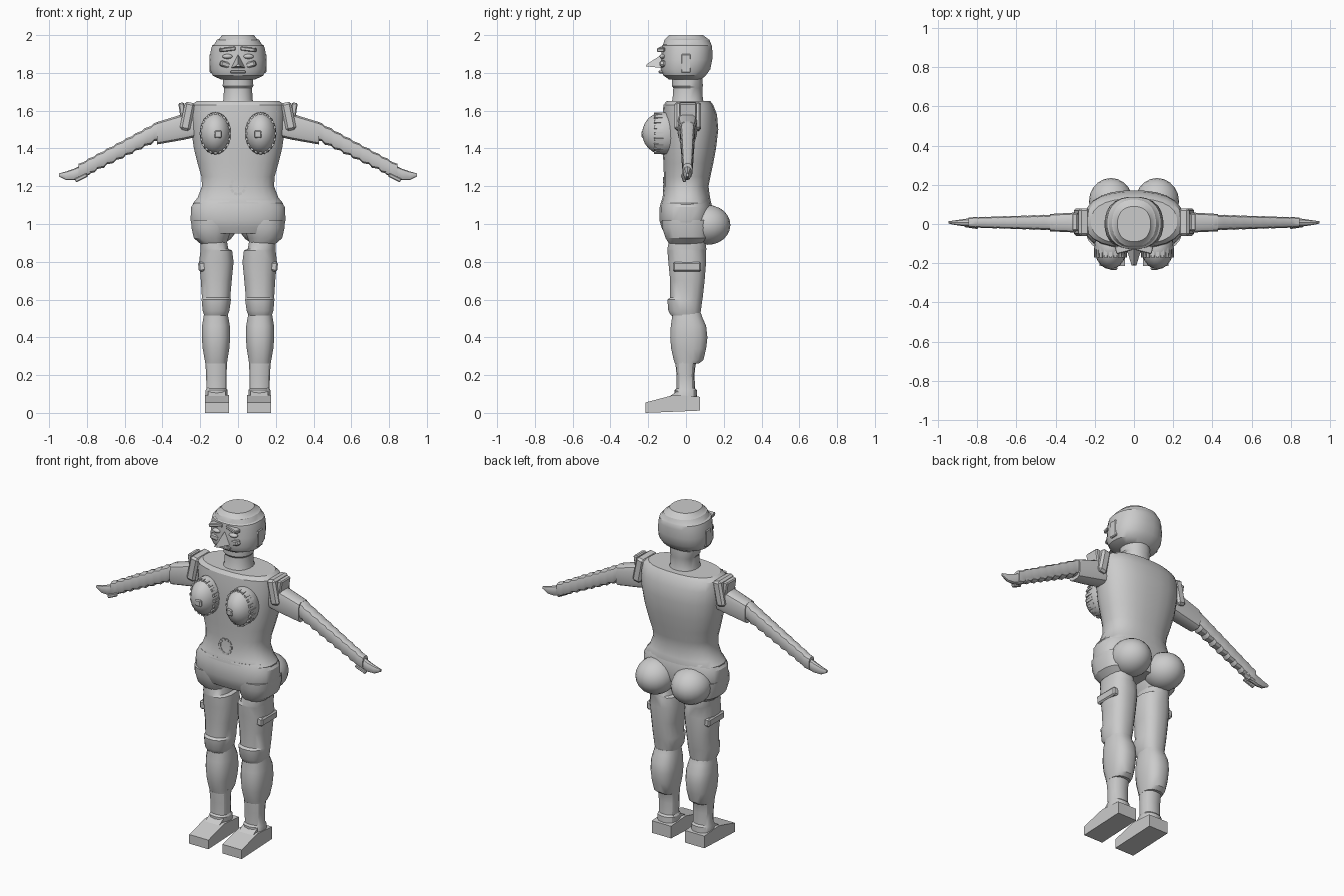
import bpy, bmesh, math
from mathutils import Matrix, Vector


def finish(name, bm, mirror=False, angle=30):
    bmesh.ops.recalc_face_normals(bm, faces=bm.faces[:])
    me = bpy.data.meshes.new(name)
    bm.to_mesh(me)
    bm.free()
    ob = bpy.data.objects.new(name, me)
    bpy.context.collection.objects.link(ob)
    if mirror:
        ob.modifiers.new("mirror", 'MIRROR')
    if angle:
        bpy.ops.object.select_all(action='DESELECT')
        ob.select_set(True)
        bpy.context.view_layer.objects.active = ob
        bpy.ops.object.shade_smooth_by_angle(angle=math.radians(angle))
    return ob


def loft(name, sections, n=16, power=2.5, along_x=False, mirror=False, angle=30):
    # each section: position on axis, then low/high of the two cross directions
    bm = bmesh.new()
    rings = []
    for t, a0, a1, b0, b1 in sections:
        ring = []
        for i in range(n):
            w = 2 * math.pi * (i + .5) / n
            c, s = math.cos(w), math.sin(w)
            u = math.copysign(abs(c) ** (2 / power), c)
            v = math.copysign(abs(s) ** (2 / power), s)
            a = (a0 + a1) / 2 + u * (a1 - a0) / 2
            b = (b0 + b1) / 2 + v * (b1 - b0) / 2
            ring.append(bm.verts.new((t, a, b) if along_x else (a, b, t)))
        rings.append(ring)
    for r, q in zip(rings, rings[1:]):
        for i in range(n):
            j = (i + 1) % n
            bm.faces.new((r[i], r[j], q[j], q[i]))
    bm.faces.new(rings[0])
    bm.faces.new(rings[-1])
    return finish(name, bm, mirror, angle)


def ball(name, loc, size, seg=20, mirror=True):
    bm = bmesh.new()
    bmesh.ops.create_uvsphere(bm, u_segments=seg, v_segments=12, radius=1,
        matrix=Matrix.Translation(loc) @ Matrix.Diagonal((*size, 1)))
    return finish(name, bm, mirror)


def box(name, loc, size, rot=(0, 0, 0), mirror=False, bevel=0):
    bm = bmesh.new()
    from mathutils import Euler
    bmesh.ops.create_cube(bm, size=1, matrix=Matrix.Translation(loc)
        @ Euler(rot).to_matrix().to_4x4() @ Matrix.Diagonal((*size, 1)))
    if bevel:
        bmesh.ops.bevel(bm, geom=bm.edges[:], offset=bevel, segments=1, affect='EDGES')
    return finish(name, bm, mirror, 0)


def extrude_x(name, profile, x0, x1, mirror=False):
    bm = bmesh.new()
    f = bm.faces.new([bm.verts.new((x0, y, z)) for y, z in profile])
    r = bmesh.ops.extrude_face_region(bm, geom=[f])
    bmesh.ops.translate(bm, vec=(x1 - x0, 0, 0),
        verts=[v for v in r['geom'] if isinstance(v, bmesh.types.BMVert)])
    return finish(name, bm, mirror, 0)


# head: flat-topped, stepped crown
loft("head", [(1.765, -.09, .09, -.09, .08), (1.785, -.135, .135, -.12, .105),
              (1.82, -.15, .15, -.135, .13), (1.87, -.15, .15, -.13, .14),
              (1.92, -.145, .145, -.13, .14), (1.945, -.138, .138, -.128, .138),
              (1.95, -.128, .128, -.122, .135), (1.975, -.112, .112, -.115, .125),
              (1.98, -.1, .1, -.11, .118), (2.0, -.085, .085, -.09, .09)], n=24, power=2.3)
# face
box("brow", (.055, -.125, 1.925), (.08, .04, .02), (0, .12, -.25), True, .004)
ball("eye", (.055, -.122, 1.887), (.028, .018, .013), 12)
box("cheek", (.07, -.12, 1.845), (.05, .03, .03), (0, -.3, -.3), True, .006)
bm = bmesh.new()
tip = [bm.verts.new(p) for p in ((-.012, -.213, 1.835), (.012, -.213, 1.835), (0, -.205, 1.848))]
base = [bm.verts.new(p) for p in ((-.04, -.12, 1.825), (.04, -.12, 1.825), (0, -.115, 1.905))]
bm.faces.new(tip)
bm.faces.new(base)
for i in range(3):
    j = (i + 1) % 3
    bm.faces.new((tip[i], tip[j], base[j], base[i]))
finish("nose", bm, angle=0)
box("lips", (0, -.132, 1.805), (.08, .025, .016), bevel=.004)
box("ear", (.143, 0, 1.85), (.016, .05, .1), mirror=True, bevel=.005)

# neck, with a step below the jaw and a flare at the base
loft("neck", [(1.63, -.09, .09, -.085, .1), (1.66, -.078, .078, -.072, .09),
              (1.72, -.075, .075, -.068, .088), (1.73, -.082, .082, -.075, .09),
              (1.78, -.08, .08, -.075, .088)], n=20, power=2.2)

# torso and pelvis
loft("torso", [(1.05, -.24, .24, -.13, .13), (1.11, -.24, .24, -.135, .135),
               (1.14, -.215, .215, -.125, .128), (1.2, -.192, .192, -.118, .12),
               (1.25, -.195, .195, -.118, .13), (1.32, -.215, .215, -.12, .145),
               (1.4, -.235, .235, -.125, .16), (1.5, -.25, .25, -.128, .172),
               (1.58, -.255, .255, -.125, .165), (1.63, -.25, .25, -.12, .145),
               (1.65, -.22, .22, -.105, .13)], n=24, power=2.4)
loft("pelvis", [(.95, -.22, .22, -.115, .12), (.98, -.24, .24, -.13, .13),
                (1.02, -.253, .253, -.142, .14), (1.09, -.25, .25, -.14, .14),
                (1.125, -.225, .225, -.13, .13)], n=24, power=2.5)
loft("hip", [(.895, .06, .2, -.09, .09), (.925, .05, .235, -.11, .12),
             (.98, .03, .248, -.128, .13), (1.02, .03, .25, -.13, .13)], mirror=True)
ball("buttock", (.118, .115, .995), (.112, .12, .105))

# breasts with a scalloped rim, nipples and navel
ball("breast", (.12, -.12, 1.48), (.083, .112, .112))
bm = bmesh.new()
for k in range(20):
    w = 2 * math.pi * k / 20
    bmesh.ops.create_cube(bm, size=1, matrix=Matrix.Translation(
        (.12 + .075 * math.cos(w), -.145, 1.48 + .1 * math.sin(w)))
        @ Matrix.Rotation(-w, 4, 'Y') @ Matrix.Diagonal((.018, .05, .016, 1)))
finish("breast_rim", bm, True, 0)
box("nipple", (.105, -.226, 1.475), (.04, .018, .04), mirror=True, bevel=.006)
bm = bmesh.new()
for k in range(10):
    w = 2 * math.pi * k / 10
    bmesh.ops.create_cube(bm, size=1, matrix=Matrix.Translation(
        (.037 * math.cos(w), -.116, 1.2 + .042 * math.sin(w)))
        @ Matrix.Rotation(-w, 4, 'Y') @ Matrix.Diagonal((.014, .014, .018, 1)))
finish("navel_rim", bm, angle=0)

# shoulders and arms
box("shoulder", (.268, .01, 1.57), (.055, .14, .15), (0, -.2, 0), True, .012)
box("shoulder_cap", (.295, .01, 1.6), (.03, .09, .085), (0, .15, 0), True, .006)
loft("upper_arm", [(.22, -.045, .06, 1.46, 1.6), (.285, -.045, .06, 1.445, 1.585),
                   (.43, -.038, .052, 1.42, 1.54)], n=12, power=4, along_x=True, mirror=True)
# stepped forearm narrowing outward: a ridged sleeve of short rings
steps = []
for k in range(9):
    t = k / 8
    x = .41 + .4 * t
    zc = 1.495 - .205 * t
    h = .052 - .01 * t
    d = .042 - .014 * t
    steps.append((x, .008 - d, .008 + d, zc - h, zc + h))
    steps.append((x + .034, .008 - d * .9, .008 + d * .9, zc - h - .006, zc + h - .012))
loft("forearm", steps, n=12, power=3, along_x=True, mirror=True)
loft("hand", [(.78, -.018, .034, 1.265, 1.335), (.82, -.016, .032, 1.245, 1.315),
              (.87, -.012, .026, 1.232, 1.292), (.91, -.006, .02, 1.232, 1.278),
              (.948, .002, .014, 1.252, 1.268)], n=10, along_x=True, mirror=True)
box("thumb", (.83, -.012, 1.245), (.07, .018, .02), (0, .45, .15), True, .004)

# legs: thigh, calf and ankle with stepped bands
loft("thigh", [(.92, .06, .2, -.09, .1), (.868, .05, .2, -.1, .11),
               (.86, .03, .2, -.1, .108), (.8, .022, .207, -.095, .108),
               (.7, .032, .198, -.085, .1), (.61, .04, .192, -.085, .09),
               (.6, .036, .194, -.1, .088), (.54, .045, .188, -.095, .08),
               (.515, .055, .18, -.08, .076)], n=16, mirror=True)
box("thigh_strap", (.185, .005, .775), (.05, .15, .05), (0, .08, 0), True, .008)
loft("calf", [(.53, .055, .18, -.075, .08), (.505, .05, .184, -.075, .088),
              (.46, .042, .192, -.082, .108), (.4, .04, .193, -.085, .115),
              (.34, .045, .188, -.08, .108), (.28, .055, .177, -.066, .093),
              (.262, .057, .174, -.06, .07)], n=16, mirror=True)
loft("ankle", [(.28, .056, .175, -.055, .06), (.25, .058, .173, -.055, .05),
               (.2, .059, .17, -.05, .045), (.13, .06, .168, -.05, .048),
               (.12, .054, .172, -.06, .058), (.07, .054, .172, -.06, .06)], n=14, mirror=True)
extrude_x("foot", [(-.215, 0), (.075, .012), (.075, .085), (-.06, .095), (-.09, .088),
                   (-.215, .055)], .047, .175, True)
extrude_x("instep", [(-.1, .08), (.03, .08), (.03, .13), (-.03, .125)], .065, .16, True)
